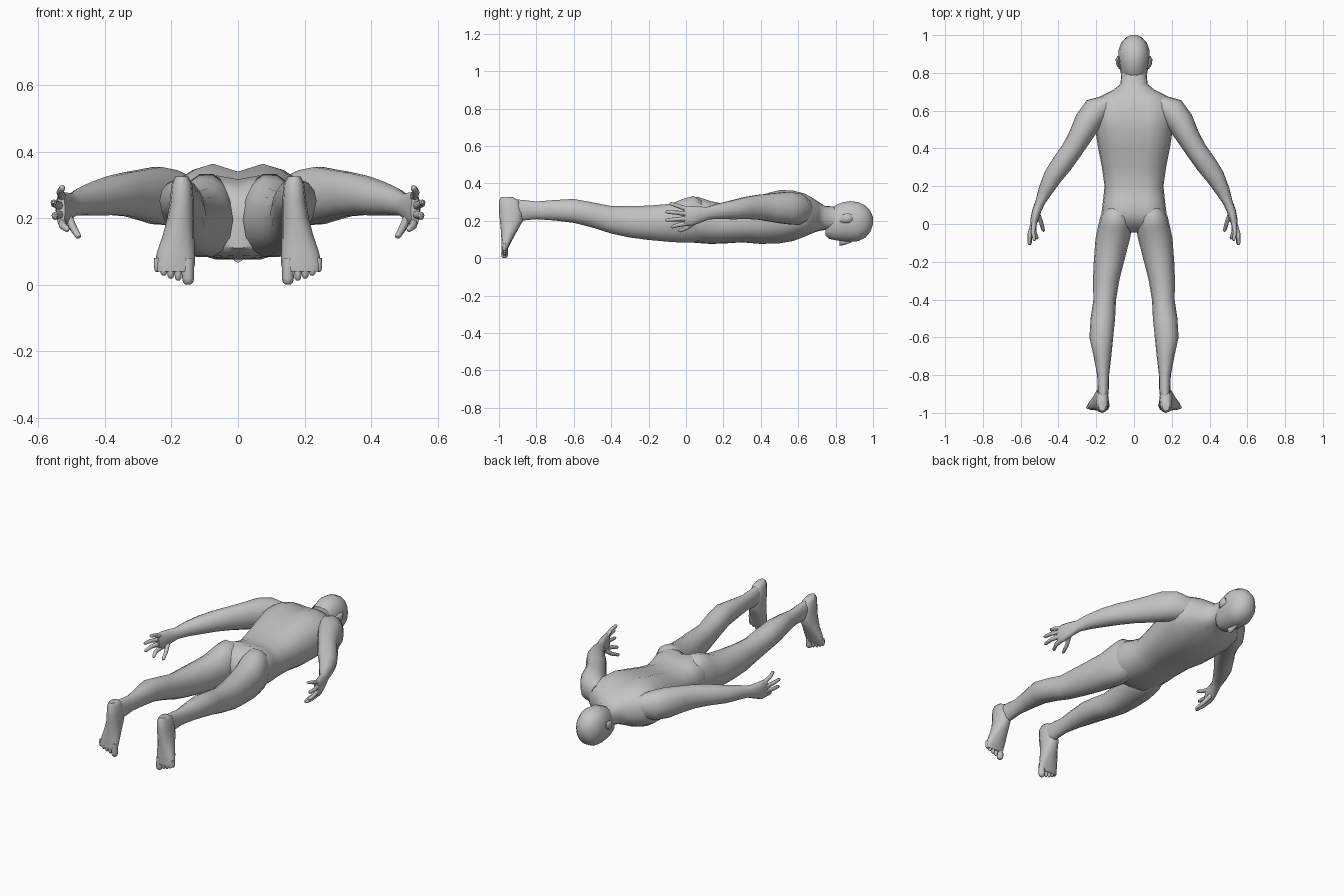
import bpy, bmesh, math
from mathutils import Vector

skin = bpy.data.materials.new("plain grey")
skin.diffuse_color = (0.55, 0.55, 0.55, 1)


def power(t, e):
    return math.copysign(abs(t) ** e, t)


def loft(name, rings, sides=12, e=0.95, mirror=False, groove=None):
    """Skin a tube over rings of (centre, half axis u, half axis v)."""
    bm = bmesh.new()
    loops = []
    for i, (c, u, v) in enumerate(rings):
        loop = []
        for k in range(sides):
            a = 2 * math.pi * k / sides
            p = c + u * power(math.cos(a), e) + v * power(math.sin(a), e)
            if groove:
                depth = groove[i] * max(0, 1 - abs(p.x) / 0.075)
                p.z -= depth * (1 if p.z > c.z else -0.3)
            loop.append(bm.verts.new(p))
        loops.append(loop)
    for a, b in zip(loops, loops[1:]):
        for k in range(sides):
            n = (k + 1) % sides
            bm.faces.new((a[k], a[n], b[n], b[k]))
    bm.faces.new(loops[0])
    bm.faces.new(loops[-1])
    bmesh.ops.recalc_face_normals(bm, faces=bm.faces)
    me = bpy.data.meshes.new(name)
    bm.to_mesh(me)
    bm.free()
    me.materials.append(skin)
    ob = bpy.data.objects.new(name, me)
    bpy.context.collection.objects.link(ob)
    bpy.ops.object.select_all(action='DESELECT')
    ob.select_set(True)
    bpy.context.view_layer.objects.active = ob
    bpy.ops.object.shade_smooth_by_angle(angle=math.radians(60))
    if mirror:
        ob.modifiers.new("mirror", 'MIRROR').use_mirror_merge = False
    return ob


def along_y(y, x0, x1, z0, z1):
    return (Vector(((x0 + x1) / 2, y, (z0 + z1) / 2)),
            Vector(((x1 - x0) / 2, 0, 0)), Vector((0, 0, (z1 - z0) / 2)))


def along_z(z, x0, x1, y0, y1):
    return (Vector(((x0 + x1) / 2, (y0 + y1) / 2, z)),
            Vector(((x1 - x0) / 2, 0, 0)), Vector((0, (y1 - y0) / 2, 0)))


def along_path(path):
    """Rings across a path of (x, y, z, side radius, upright radius)."""
    pts = [Vector(p[:3]) for p in path]
    rings = []
    for i, p in enumerate(path):
        t = (pts[min(i + 1, len(pts) - 1)] - pts[max(i - 1, 0)]).normalized()
        ref = Vector((0, 1, 0)) if abs(t.z) > 0.9 else Vector((0, 0, 1))
        u = t.cross(ref).normalized()
        rings.append((pts[i], u * p[3], u.cross(t) * p[4]))
    return rings


# Torso from pelvis to neck root: y, half width, belly z, back z, spine groove
torso = [(-0.045, 0.10, 0.11, 0.24, 0), (0.0, 0.165, 0.08, 0.315, 0.03),
         (0.06, 0.172, 0.075, 0.337, 0.02), (0.13, 0.163, 0.073, 0.312, 0.01),
         (0.20, 0.156, 0.075, 0.298, 0.01), (0.30, 0.17, 0.08, 0.318, 0.015),
         (0.40, 0.19, 0.07, 0.345, 0.02), (0.50, 0.205, 0.073, 0.37, 0.03),
         (0.57, 0.215, 0.085, 0.368, 0.03), (0.635, 0.215, 0.11, 0.35, 0.02),
         (0.675, 0.18, 0.13, 0.328, 0.01), (0.71, 0.11, 0.145, 0.30, 0),
         (0.74, 0.072, 0.15, 0.28, 0), (0.80, 0.066, 0.14, 0.275, 0)]
loft("torso", [along_y(y, -w, w, a, b) for y, w, a, b, g in torso],
     sides=20, e=0.85, groove=[s[4] for s in torso])

# Head, face down
head = [(0.745, 0.035, 0.12, 0.20), (0.765, 0.058, 0.102, 0.262),
        (0.80, 0.07, 0.093, 0.285), (0.84, 0.078, 0.088, 0.302),
        (0.88, 0.083, 0.087, 0.307), (0.92, 0.082, 0.088, 0.302),
        (0.96, 0.068, 0.108, 0.283), (0.985, 0.045, 0.138, 0.255),
        (1.0, 0.018, 0.18, 0.22)]
loft("head", [along_y(y, -w, w, a, b) for y, w, a, b in head], sides=14, e=0.9)
loft("nose", [along_y(0.822, -0.017, 0.017, 0.066, 0.11),
              along_y(0.845, -0.012, 0.012, 0.07, 0.11),
              along_y(0.885, -0.007, 0.007, 0.084, 0.11)], sides=8)
loft("ear", along_path([(0.072, 0.825, 0.205, 0.008, 0.012),
                        (0.084, 0.845, 0.21, 0.01, 0.024),
                        (0.088, 0.87, 0.215, 0.01, 0.026),
                        (0.08, 0.885, 0.218, 0.008, 0.016)]), sides=8, mirror=True)

# Legs: y, inner x, outer x, front z, rear z
leg = [(0.10, 0.03, 0.15, 0.10, 0.30), (0.04, 0.012, 0.178, 0.082, 0.336),
       (-0.02, 0.01, 0.192, 0.08, 0.318), (-0.08, 0.022, 0.204, 0.084, 0.293),
       (-0.20, 0.053, 0.213, 0.095, 0.283), (-0.30, 0.078, 0.217, 0.108, 0.28),
       (-0.40, 0.095, 0.215, 0.13, 0.28), (-0.50, 0.10, 0.23, 0.162, 0.30),
       (-0.60, 0.11, 0.236, 0.187, 0.318), (-0.70, 0.12, 0.214, 0.20, 0.312),
       (-0.80, 0.132, 0.195, 0.207, 0.304), (-0.87, 0.133, 0.193, 0.20, 0.312),
       (-0.94, 0.14, 0.193, 0.20, 0.318)]
loft("leg", [along_y(*s) for s in leg], sides=14, mirror=True)

# Feet with the soles facing the front: z, inner x, outer x, sole y, instep y
foot = [(0.326, 0.15, 0.188, -0.99, -0.925), (0.305, 0.138, 0.199, -1.0, -0.89),
        (0.25, 0.133, 0.205, -1.0, -0.873), (0.20, 0.133, 0.213, -0.995, -0.872),
        (0.15, 0.132, 0.226, -0.99, -0.90), (0.10, 0.13, 0.243, -0.987, -0.927),
        (0.06, 0.13, 0.252, -0.987, -0.948), (0.04, 0.135, 0.246, -0.985, -0.957)]
loft("foot", [along_z(*s) for s in foot], sides=12, e=0.85, mirror=True)

# Toes: x, tip z, radius
for i, (x, z, r) in enumerate([(0.15, 0, 0.018), (0.18, 0.012, 0.011),
                               (0.202, 0.018, 0.011), (0.223, 0.027, 0.011),
                               (0.243, 0.038, 0.010)]):
    loft(f"toe_{i + 1}", [along_z(h, x - w, x + w, -0.97 - w, -0.97 + w)
                          for h, w in ((0.08, r * 0.9), (z + 0.02, r),
                                       (z + 0.007, r * 0.85), (z, r * 0.4))],
         sides=8, mirror=True)

# Arms from shoulder through wrist to knuckles
loft("arm", along_path([(0.14, 0.635, 0.255, 0.05, 0.065),
                        (0.20, 0.60, 0.262, 0.075, 0.085),
                        (0.245, 0.54, 0.268, 0.072, 0.088),
                        (0.285, 0.465, 0.27, 0.062, 0.078),
                        (0.33, 0.39, 0.272, 0.056, 0.068),
                        (0.38, 0.32, 0.268, 0.056, 0.06),
                        (0.43, 0.25, 0.258, 0.05, 0.052),
                        (0.47, 0.175, 0.25, 0.038, 0.042),
                        (0.497, 0.115, 0.24, 0.026, 0.034),
                        (0.515, 0.07, 0.233, 0.024, 0.045),
                        (0.528, 0.02, 0.225, 0.021, 0.055),
                        (0.533, -0.012, 0.225, 0.013, 0.05)]),
     sides=14, mirror=True)

# Fingers and thumb: base, middle joint, tip
fingers = {"index_finger": ((0.528, 0.01, 0.187), (0.528, -0.04, 0.178), (0.512, -0.08, 0.165)),
           "middle_finger": ((0.532, 0.01, 0.211), (0.55, -0.05, 0.208), (0.55, -0.11, 0.203)),
           "ring_finger": ((0.532, 0.01, 0.236), (0.552, -0.05, 0.243), (0.555, -0.11, 0.248)),
           "little_finger": ((0.528, 0.01, 0.26), (0.535, -0.04, 0.278), (0.527, -0.088, 0.293)),
           "thumb": ((0.512, 0.06, 0.205), (0.492, 0.01, 0.165), (0.478, -0.04, 0.143))}
for name, (a, b, c) in fingers.items():
    near = Vector(b).lerp(Vector(c), 0.85)
    loft(name, along_path([(*a, 0.013, 0.014), (*b, 0.011, 0.011),
                           (*near, 0.009, 0.009), (*c, 0.004, 0.004)]),
         sides=8, mirror=True)
